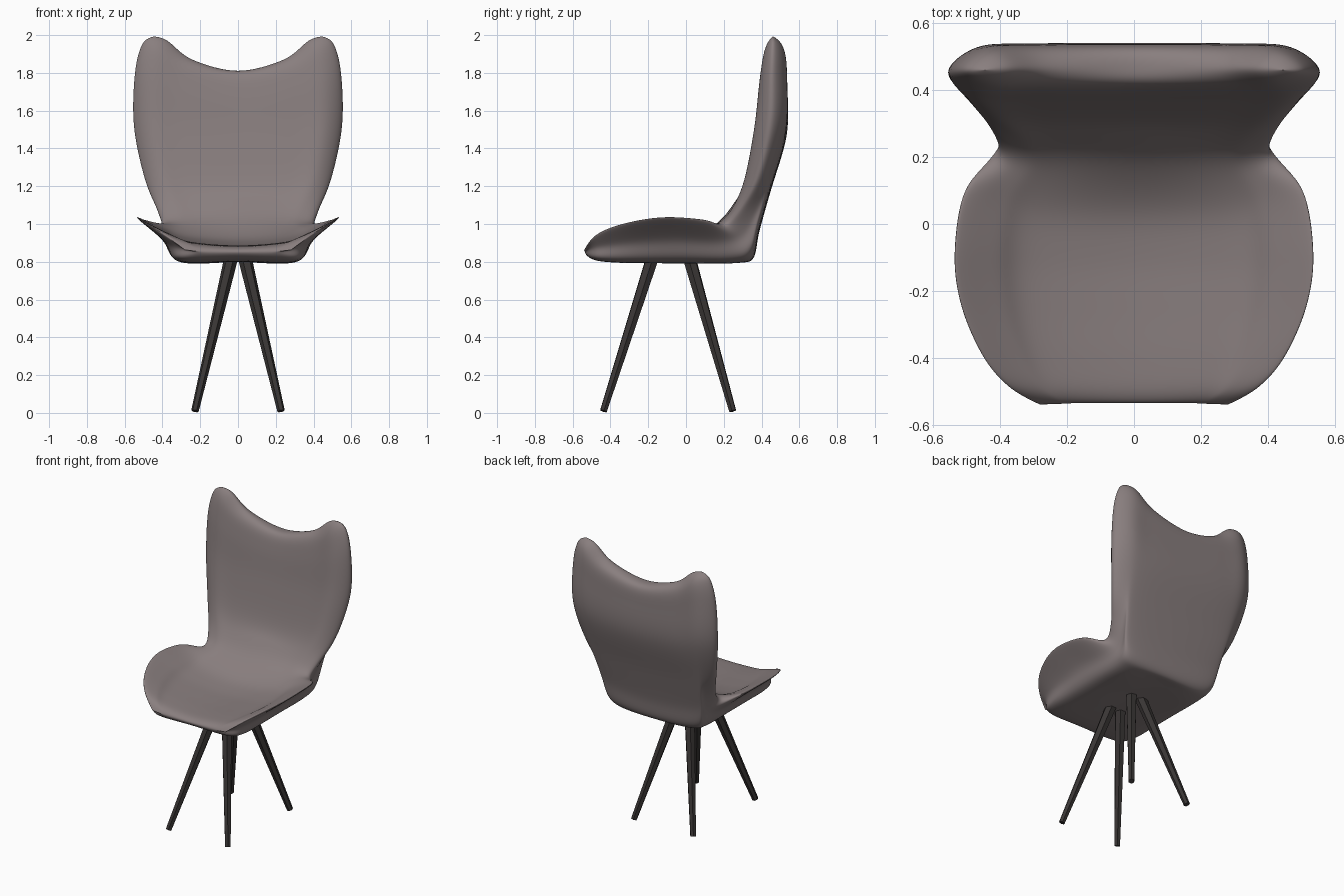
import bpy, bmesh
from mathutils import Vector

if "Cube" in bpy.data.objects:
    bpy.data.objects.remove(bpy.data.objects["Cube"])


def material(name, rgb):
    m = bpy.data.materials.new(name)
    m.diffuse_color = (*rgb, 1)
    m.use_nodes = True
    m.node_tree.nodes["Principled BSDF"].inputs["Base Color"].default_value = m.diffuse_color
    return m


def add_object(name, bm, mat):
    bmesh.ops.recalc_face_normals(bm, faces=bm.faces)
    me = bpy.data.meshes.new(name)
    bm.to_mesh(me)
    bm.free()
    me.materials.append(mat)
    ob = bpy.data.objects.new(name, me)
    bpy.context.collection.objects.link(ob)
    return ob


def lerp(a, b, t):
    return a + (b - a) * t


def catmull(a, b, c, d, t):
    return 0.5 * (2 * b + (c - a) * t + (2 * a - 5 * b + 4 * c - d) * t * t
                  + (3 * b - a - 3 * c + d) * t ** 3)


# Shell stations, front lip to top of back:
# top centre y z | edge x y z | underside centre y z | underside half width | back-ness
STATIONS = [
    (-.535, .85, .28, -.54, .86, -.535, .85, .18, 0),
    (-.50, .877, .37, -.49, .93, -.49, .815, .28, 0),
    (-.40, .885, .45, -.40, .98, -.38, .802, .31, 0),
    (-.25, .888, .517, -.25, 1.02, -.20, .80, .31, 0),
    (-.10, .895, .539, -.09, 1.037, 0, .80, .31, 0),
    (.04, .925, .507, .10, 1.022, .26, .80, .31, 0),
    (.17, 1.01, .408, .20, .995, .355, .815, .33, .45),
    (.25, 1.105, .425, .28, 1.07, .388, .96, .345, .85),
    (.31, 1.22, .495, .375, 1.24, .45, 1.18, .34, 1),
    (.36, 1.48, .553, .445, 1.52, .532, 1.46, .31, 1),
    (.388, 1.68, .547, .455, 1.80, .538, 1.68, .30, 1),
    (.415, 1.787, .507, .46, 1.955, .524, 1.787, .28, 1),
    (.465, 1.81, .445, .46, 1.993, .465, 1.81, .24, 1),
]


def ring(cy, cz, ex, ey, ez, by, bz, nx, b):
    """Twelve key points around the shell; point j faces point 6 - j."""
    top, edge, low = Vector((0, cy, cz)), Vector((ex, ey, ez)), Vector((0, by, bz))
    m = Vector((ex * .55, lerp(cy, ey, .12 - .1 * b), lerp(cz, ez, .19 + .14 * b)))
    m2 = lerp(m, edge, .5 + .15 * b)
    m2.y = lerp(m.y, ey, .5 - .38 * b)
    m2.z += .022 * b
    n = Vector((nx, lerp(by, ey, .08 - .06 * b), lerp(bz, ez, .33 * b)))
    n2 = Vector((lerp(nx, ex, .4 + .25 * b), lerp(n.y, ey, .5 - .38 * b),
                 lerp(n.z, ez, .5 + .15 * b) + .022 * b))
    half = [top, m, m2, edge, n2, n, low]
    return half + [Vector((-p.x, p.y, p.z)) for p in half[5:0:-1]]


# Seat and back shell: loft the rings, ends folded shut
rings = [ring(*s) for s in STATIONS]
for e in (0, -1):
    rings[e] = [(rings[e][j] + rings[e][(6 - j) % 12]) / 2 for j in range(12)]


def flip(r):
    return [r[(6 - j) % 12] for j in range(12)]


keys = [flip(rings[1])] + rings + [flip(rings[-2])]
STEPS = 5
rows = []
for i in range(1, len(keys) - 2):
    for k in range(STEPS):
        rows.append([catmull(*(keys[i + o][j] for o in (-1, 0, 1, 2)), k / STEPS)
                     for j in range(12)])
rows.append(rings[-1])
bm = bmesh.new()
grid = []
for r in rows:
    grid.append([bm.verts.new(catmull(*(r[(j + o) % 12] for o in (-1, 0, 1, 2)), k / STEPS))
                 for j in range(12) for k in range(STEPS)])
n = 12 * STEPS
for a, c in zip(grid, grid[1:]):
    for j in range(n):
        bm.faces.new((a[j], a[(j + 1) % n], c[(j + 1) % n], c[j]))
bmesh.ops.remove_doubles(bm, verts=bm.verts, dist=.0005)
for f in bm.faces:
    f.smooth = True
shell = add_object("seat_shell", bm, material("shell_fabric", (.25, .21, .21)))
sub = shell.modifiers.new("smooth", 'SUBSURF')
sub.levels = sub.render_levels = 1

# Four splayed, tapered, faceted legs
dark = material("dark_wood", (.04, .035, .034))
for label, y_top, y_foot in (("front", -.175, -.437), ("back", .015, .247)):
    for side, sx in (("left", -1), ("right", 1)):
        head, foot = Vector((sx * .034, y_top, .83)), Vector((sx * .228, y_foot, .01))
        bm = bmesh.new()
        bmesh.ops.create_cone(bm, cap_ends=True, segments=6, radius1=.02, radius2=.037,
                              depth=(head - foot).length)
        rot = (head - foot).to_track_quat('Z', 'Y')
        for v in bm.verts:
            v.co = rot @ v.co + (head + foot) / 2
        add_object(f"{label}_{side}_leg", bm, dark)
